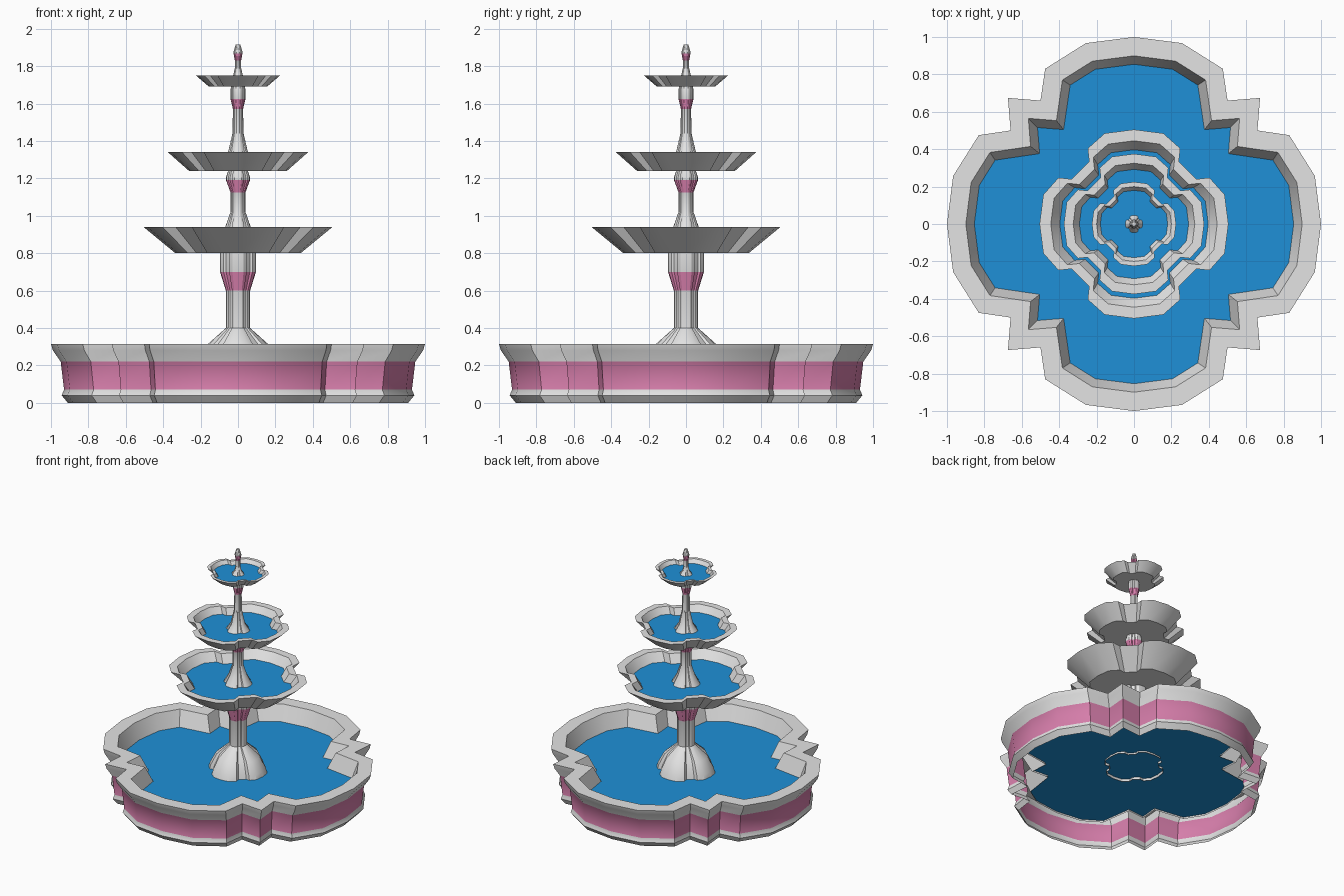
import bpy, bmesh, math
from mathutils import Vector

if "Cube" in bpy.data.objects:
    bpy.data.objects.remove(bpy.data.objects["Cube"])


def material(name, rgb):
    m = bpy.data.materials.new(name)
    m.diffuse_color = (*rgb, 1)
    m.use_nodes = True
    m.node_tree.nodes["Principled BSDF"].inputs["Base Color"].default_value = m.diffuse_color
    return m


STONE = material("pale_stone", (0.77, 0.77, 0.77))
PINK = material("pink_band", (0.68, 0.21, 0.41))
WATER = material("blue_water", (0.013, 0.28, 0.68))


def four_fold(quarter):
    """Repeat a quarter outline around the z axis."""
    pts = []
    for k in range(4):
        for x, y in quarter:
            for _ in range(k):
                x, y = -y, x
            pts.append(Vector((x, y)))
    return pts


# Plan outlines: basin has square corners, bowls and column are four-lobed
BASIN = four_fold([(1, 0), (.967, .257), (.83, .475), (.66, .5),
                   (.674, .674), (.5, .66), (.475, .83), (.257, .967)])
LOBED = four_fold([(1, 0), (.96, .31), (.80, .49), (.66, .475),
                   (.475, .66), (.49, .80), (.31, .96)])


def inset(pts, d):
    """Mitred offset of an outline, positive d moves inward."""
    out = []
    for i, p in enumerate(pts):
        a = (p - pts[i - 1]).normalized()
        b = (pts[(i + 1) % len(pts)] - p).normalized()
        n1, n2 = Vector((a.y, -a.x)), Vector((b.y, -b.x))
        out.append(p - d * (n1 + n2) / (1 + n1.dot(n2)))
    return out


def scaled(r, pts=LOBED):
    return [p * r for p in pts]


def loft(name, rings, mats, pink=(), cap_start=False, cap_end=False):
    """Skin a list of (outline, z); pink lists the painted segments."""
    bm = bmesh.new()
    loops = [[bm.verts.new((p.x, p.y, z)) for p in pts] for pts, z in rings]
    n = len(loops[0])
    for s, (a, b) in enumerate(zip(loops, loops[1:])):
        for i in range(n):
            j = (i + 1) % n
            f = bm.faces.new((a[i], a[j], b[j], b[i]))
            f.material_index = 1 if s in pink else 0
    if cap_start:
        bm.faces.new(loops[0][::-1])
    if cap_end:
        bm.faces.new(loops[-1])
    me = bpy.data.meshes.new(name)
    bm.to_mesh(me)
    bm.free()
    for m in mats:
        me.materials.append(m)
    ob = bpy.data.objects.new(name, me)
    bpy.context.collection.objects.link(ob)
    bpy.ops.object.select_all(action='DESELECT')
    ob.select_set(True)
    bpy.context.view_layer.objects.active = ob
    bpy.ops.object.shade_smooth_by_angle(angle=math.radians(32))
    return ob


def water(name, pts, z):
    bm = bmesh.new()
    bm.faces.new([bm.verts.new((p.x, p.y, z)) for p in pts])
    me = bpy.data.meshes.new(name)
    bm.to_mesh(me)
    bm.free()
    me.materials.append(WATER)
    bpy.context.collection.objects.link(bpy.data.objects.new(name, me))


# Main basin wall: plinth, pink band, flared rim (scaled), then inner wall (inset)
outer = [(.91, 0), (.943, .04), (.93, .07), (.948, .22), (.99, .28), (1, .315)]
inner = [(.10, .315), (.15, .18)]
loft("basin_wall", [(scaled(r, BASIN), z) for r, z in outer]
     + [(inset(BASIN, d), z) for d, z in inner], [STONE, PINK], pink=(2,))
water("basin_water", inset(BASIN, .145), .197)

# Tiered bowls: bottom radius and z, rim radius and z, inner rim, water radius and z
bowls = {"lower": (.335, .80, .505, .94, .445, .395, .875),
         "middle": (.262, 1.24, .375, 1.34, .325, .29, 1.29),
         "upper": (.155, 1.69, .225, 1.75, .20, .178, 1.723)}
for name, (rb, zb, rt, zt, ri, rw, zw) in bowls.items():
    loft(name + "_bowl",
         [(scaled(r), z) for r, z in ((rb, zb), (rt, zt), (ri, zt), (rw, zw - .005))],
         [STONE], cap_start=True)
    water(name + "_water", scaled(rw + .002), zw)

# Column sections between the bowls, each with a pink collar, then the finial
columns = {
    "lower_column": ([(.22, .18), (.205, .23), (.16, .315), (.065, .40), (.065, .60),
                      (.096, .70), (.096, .81)], 4),
    "middle_column": ([(.11, .865), (.068, .94), (.04, 1.02), (.04, 1.125),
                       (.064, 1.19), (.064, 1.205), (.05, 1.25)], 3),
    "upper_column": ([(.09, 1.285), (.053, 1.34), (.03, 1.44), (.027, 1.57),
                      (.04, 1.625), (.04, 1.675), (.034, 1.70)], 3),
    "finial": ([(.05, 1.718), (.026, 1.75), (.017, 1.79), (.017, 1.83),
                (.024, 1.868), (.024, 1.877), (.012, 1.917)], 3)}
for name, (prof, band) in columns.items():
    loft(name, [(scaled(r), z) for r, z in prof], [STONE, PINK], pink=(band,),
         cap_end=True)
